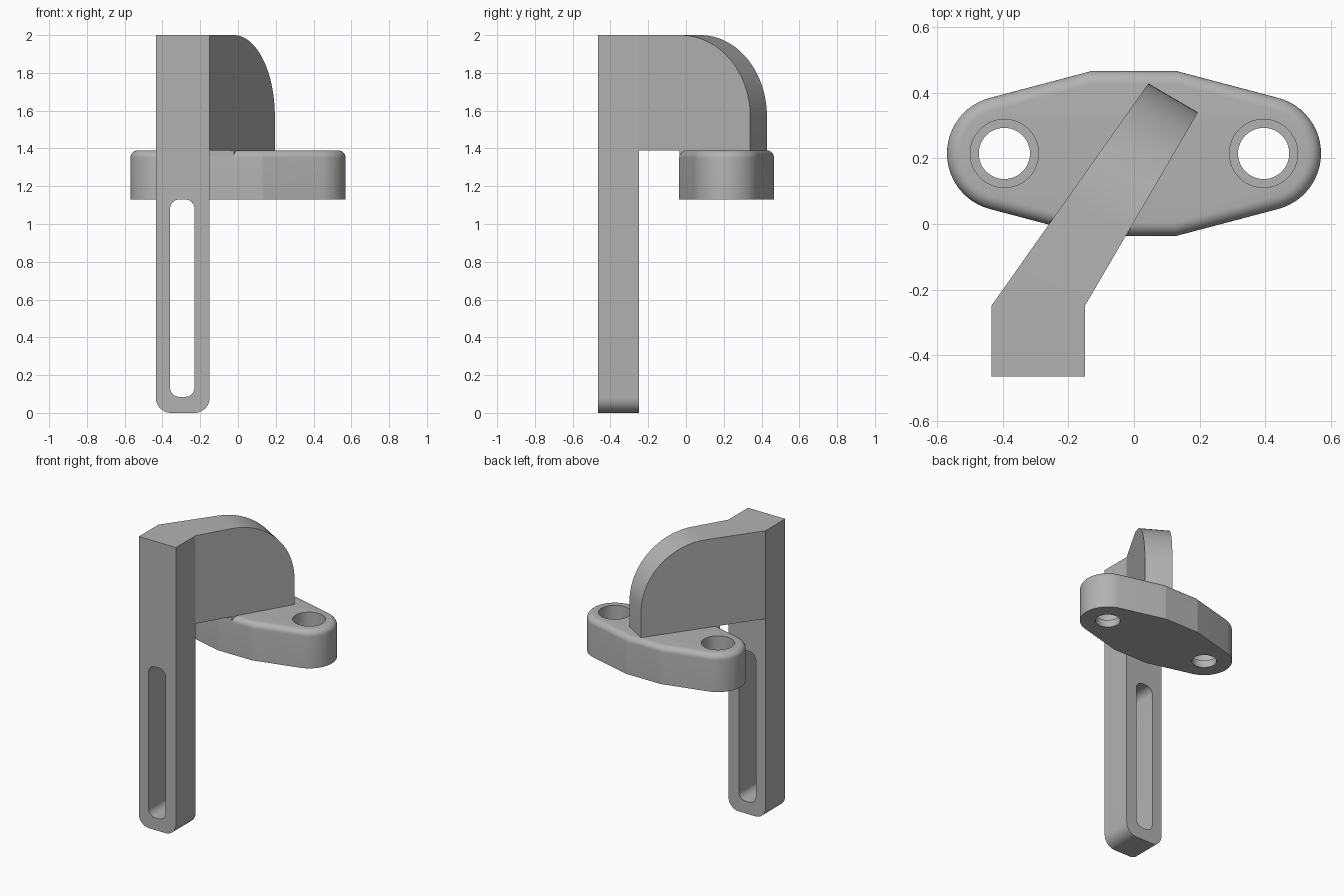
import bpy, bmesh
from math import sin, cos, pi, radians
from mathutils import Matrix, Vector

if "Cube" in bpy.data.objects:
    bpy.data.objects.remove(bpy.data.objects["Cube"], do_unlink=True)

grey = bpy.data.materials.new("plain grey")
grey.use_nodes = True
grey.diffuse_color = (0.45, 0.45, 0.45, 1)
grey.node_tree.nodes["Principled BSDF"].inputs["Base Color"].default_value = (0.45, 0.45, 0.45, 1)


def arc(cx, cy, r, start, end, n):
    """Points on an arc, angles in degrees."""
    angles = [radians(start + (end - start) * i / n) for i in range(n + 1)]
    return [(cx + r * cos(a), cy + r * sin(a)) for a in angles]


def prism(name, outline, low, high, frame=Matrix(), top_round=0):
    """Extrude a flat outline between two heights of the given frame."""
    bm = bmesh.new()
    base = bm.faces.new([bm.verts.new((x, y, low)) for x, y in outline])
    ext = bmesh.ops.extrude_face_region(bm, geom=[base])["geom"]
    top = [v for v in ext if isinstance(v, bmesh.types.BMVert)]
    bmesh.ops.translate(bm, verts=top, vec=(0, 0, high - low))
    if top_round:
        rim = [e for e in bm.edges if all(v in top for v in e.verts)]
        bmesh.ops.bevel(bm, geom=rim, offset=top_round, segments=8, profile=0.5, affect='EDGES')
    bm.transform(frame)
    bmesh.ops.recalc_face_normals(bm, faces=bm.faces)
    mesh = bpy.data.meshes.new(name)
    bm.to_mesh(mesh)
    bm.free()
    mesh.materials.append(grey)
    obj = bpy.data.objects.new(name, mesh)
    bpy.context.collection.objects.link(obj)
    return obj


def activate(obj):
    bpy.ops.object.select_all(action='DESELECT')
    obj.select_set(True)
    bpy.context.view_layer.objects.active = obj


def combine(obj, other, operation):
    """Apply a boolean and discard the second solid."""
    activate(obj)
    mod = obj.modifiers.new("combine", 'BOOLEAN')
    mod.operation, mod.object, mod.solver = operation, other, 'EXACT'
    bpy.ops.object.modifier_apply(modifier=mod.name)
    bpy.data.objects.remove(other, do_unlink=True)


# Flange plate: two round ends joined by tapered sides
PLATE_Y, LOW, TOP = 0.215, 1.13, 1.39
end_x = 0.395
outline = arc(end_x, PLATE_Y, 0.175, -75.4, 75.4, 24) + [(0.13, 0.466), (-0.13, 0.466)]
outline += arc(-end_x, PLATE_Y, 0.175, 104.6, 255.4, 24) + [(-0.13, -0.036), (0.13, -0.036)]
plate = prism("flange_plate", outline, LOW, TOP, top_round=0.04)

# Stepped bolt holes
for side in (-1, 1):
    for radius, floor in ((0.078, LOW - 0.1), (0.104, LOW + 0.05)):
        circle = arc(side * end_x, PLATE_Y, radius, 0, 360, 48)[:-1]
        combine(plate, prism("hole_cutter", circle, floor, TOP + 0.1), 'DIFFERENCE')

# Post with rounded foot, drawn in the front plane
front = Matrix.Rotation(pi / 2, 4, 'X')
left, right = -0.435, -0.15
post_shape = arc(left + 0.08, 0.08, 0.08, 180, 270, 10) + arc(right - 0.08, 0.08, 0.08, 270, 360, 10)
post_shape += [(right, 2), (left, 2)]
post = prism("slotted_post", post_shape, 0.25, 0.465, front)

# Long rounded slot through the post
r = 0.05
slot = []
for x, z, start in ((-0.36 + r, 0.085 + r, 180), (-0.23 - r, 0.085 + r, 270),
                    (-0.23 - r, 1.13 - r, 0), (-0.36 + r, 1.13 - r, 90)):
    slot += arc(x, z, r, start, start + 90, 8)
combine(post, prism("slot_cutter", slot, 0, 0.7, front), 'DIFFERENCE')

# Arm: tapered plan, trimmed by a side profile with a rounded upper corner
near, far = Vector((right, -0.25, 0)), Vector((0.195, 0.34, 0))
arm = prism("curved_arm", [(left, -0.25), near.xy, far.xy, (0.045, 0.43)], TOP, 2)
along = (far - near).normalized()
across = along.cross(Vector((0, 0, 1)))
frame = Matrix((along, (0, 0, 1), across)).transposed().to_4x4()
frame.translation = near
length = (far - near).length
profile = [(-0.5, 1), (length, 1)] + arc(length - 0.43, 1.57, 0.43, 0, 90, 24) + [(-0.5, 2)]
combine(arm, prism("arm_trim", profile, -1, 1, frame), 'INTERSECT')

# Small web filling the rounded plate rim under the arm
web = prism("arm_web", [(-0.022, -0.035), (0.12, 0.21), (-0.11, 0.21), (-0.26, 0), (-0.13, -0.035)],
            1.34, TOP)

for obj in (plate, post, arm, web):
    activate(obj)
    bpy.ops.object.shade_smooth_by_angle(angle=radians(13))
